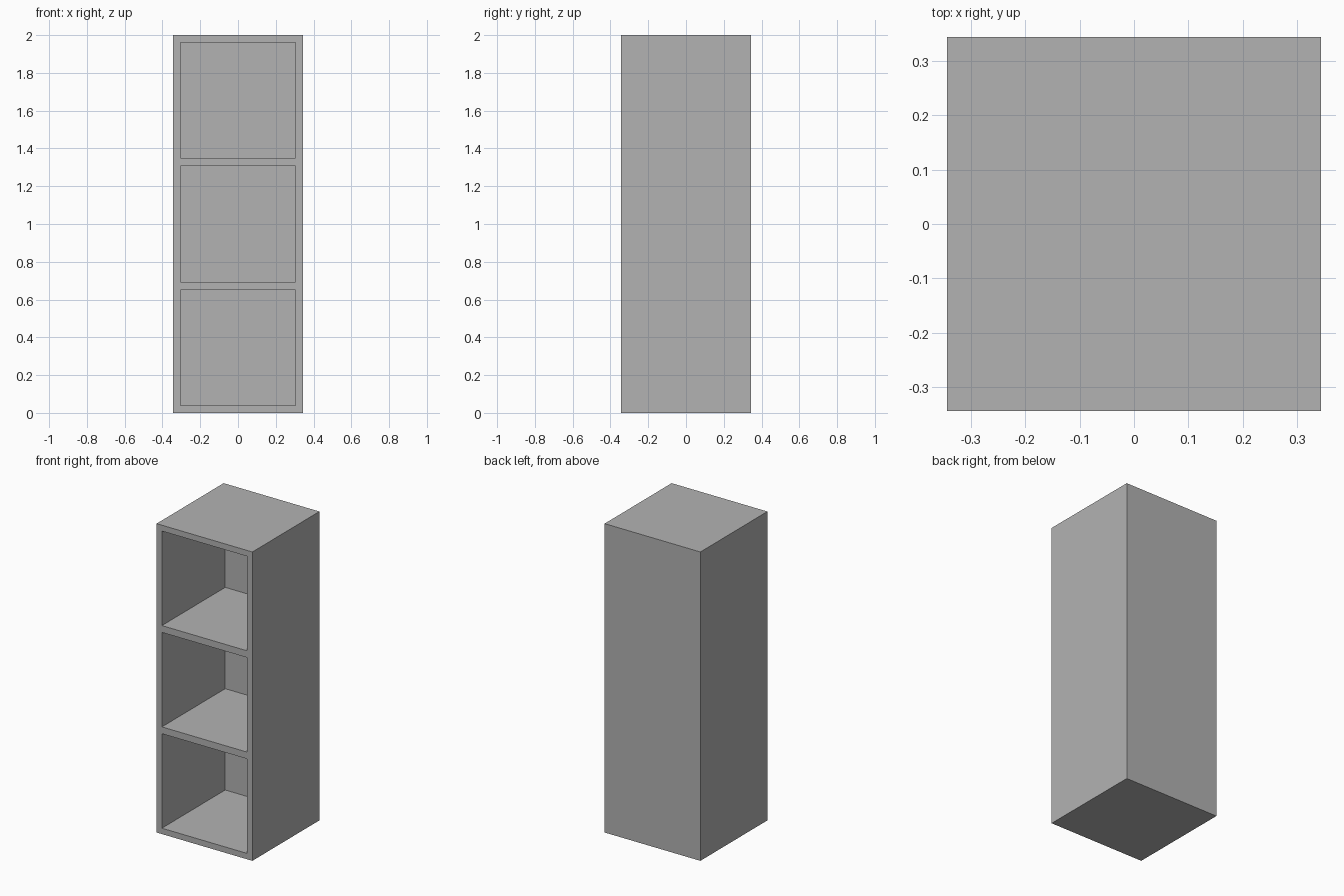
import bpy

if "Cube" in bpy.data.objects:
    bpy.data.objects.remove(bpy.data.objects["Cube"], do_unlink=True)

WIDTH, DEPTH, HEIGHT = 0.686, 0.686, 2.0
WALL = 0.038      # sides, top, bottom and back
SHELF = 0.044     # shelves between compartments
COUNT = 3
CELL = (HEIGHT - 2 * WALL - (COUNT - 1) * SHELF) / COUNT

grey = bpy.data.materials.new("plain grey")
grey.use_nodes = True
colour = (0.448, 0.448, 0.448, 1)
grey.diffuse_color = colour
grey.node_tree.nodes["Principled BSDF"].inputs["Base Color"].default_value = colour


def box(name, low, high):
    """Add a box between two opposite corners."""
    centre = [(a + b) / 2 for a, b in zip(low, high)]
    bpy.ops.mesh.primitive_cube_add(size=1, location=centre)
    obj = bpy.context.object
    obj.name = name
    obj.scale = [b - a for a, b in zip(low, high)]
    bpy.ops.object.transform_apply(location=True, rotation=False, scale=True)
    obj.data.materials.append(grey)
    return obj


# Outer carcass
x, y = WIDTH / 2, DEPTH / 2
cabinet = box("shelf_cabinet", (-x, -y, 0), (x, y, HEIGHT))

# Hollow out the open compartments from the front
for i in range(COUNT):
    base = WALL + i * (CELL + SHELF)
    cutter = box("compartment_cutter", (WALL - x, -y - WALL, base),
                 (x - WALL, y - WALL, base + CELL))
    cutter.hide_render = True
    cut = cabinet.modifiers.new("compartment", "BOOLEAN")
    cut.operation = "DIFFERENCE"
    cut.solver = "EXACT"
    cut.object = cutter
    bpy.context.view_layer.objects.active = cabinet
    bpy.ops.object.modifier_apply(modifier=cut.name)
    bpy.data.objects.remove(cutter, do_unlink=True)
